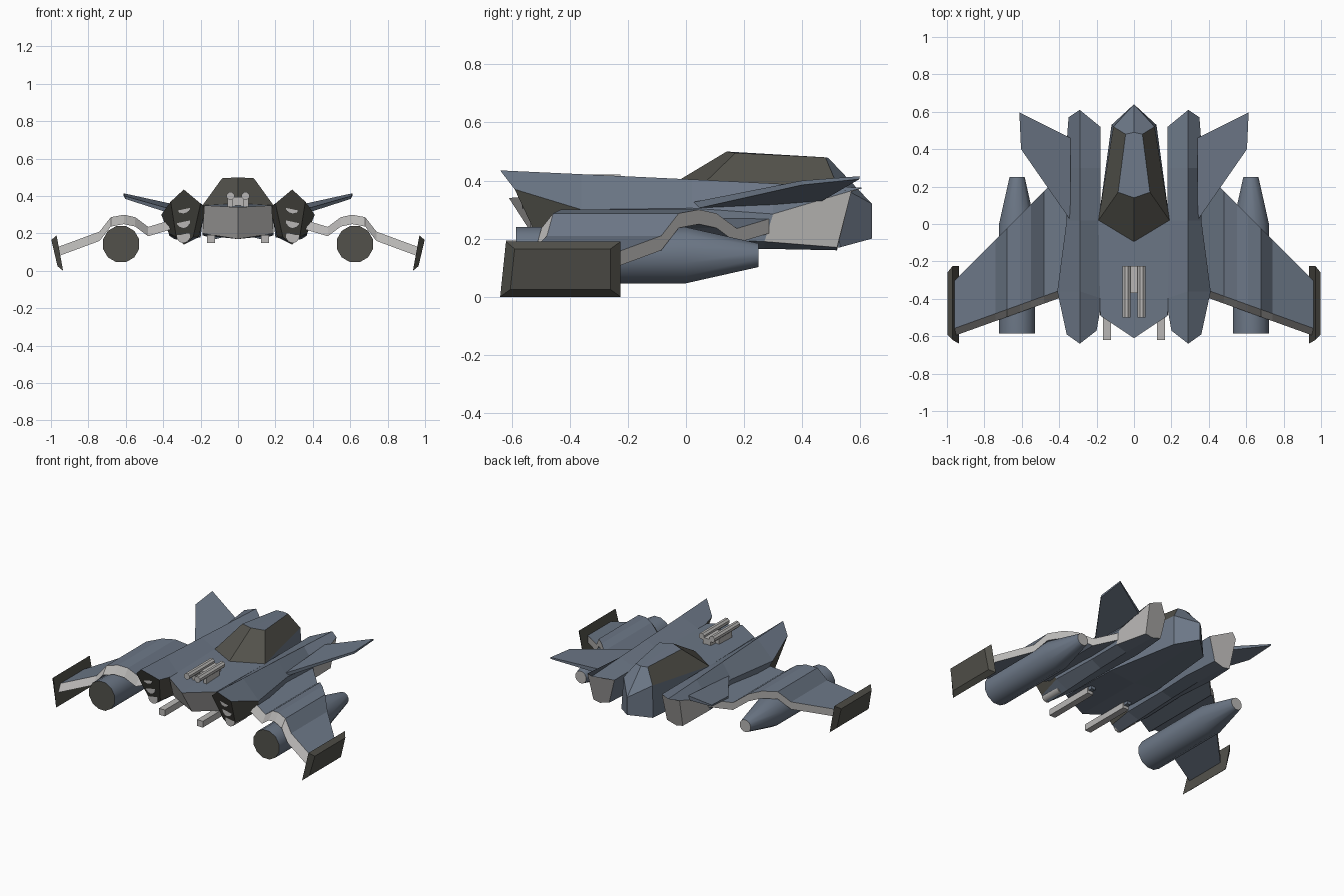
import bpy, bmesh, math
from mathutils import Vector

cube = bpy.data.objects.get("Cube")
if cube:
    bpy.data.objects.remove(cube, do_unlink=True)


def material(name, rgb):
    m = bpy.data.materials.new(name)
    m.use_nodes = True
    m.diffuse_color = (*rgb, 1)
    for node in m.node_tree.nodes:
        if node.type == 'BSDF_PRINCIPLED':
            node.inputs["Base Color"].default_value = (*rgb, 1)
    return m


SLATE, GREY, DARK = 0, 1, 2
MATS = [material("slate blue", (0.15, 0.185, 0.24)),
        material("light grey", (0.48, 0.47, 0.46)),
        material("dark grey", (0.085, 0.083, 0.07))]


def loft(name, rings, rule, closed=True, smooth=False):
    """Skin rings of points, cap both ends, mirror across x, colour by rule(centre, normal)."""
    bm = bmesh.new()
    vs = [[bm.verts.new(p) for p in ring] for ring in rings]
    n = len(rings[0])
    for a, b in zip(vs, vs[1:]):
        for i in range(n if closed else n - 1):
            j = (i + 1) % n
            bm.faces.new((a[i], a[j], b[j], b[i]))
    bm.faces.new(vs[0])
    bm.faces.new(vs[-1])
    bmesh.ops.recalc_face_normals(bm, faces=bm.faces)
    for f in bm.faces:
        f.material_index = rule(f.calc_center_median(), f.normal)
    me = bpy.data.meshes.new(name)
    bm.to_mesh(me)
    bm.free()
    for m in MATS:
        me.materials.append(m)
    if smooth:
        me.shade_smooth()
        me.set_sharp_from_angle(angle=math.radians(38))
    ob = bpy.data.objects.new(name, me)
    bpy.context.collection.objects.link(ob)
    ob.modifiers.new("mirror", 'MIRROR')
    return ob


def tube(name, x, z, profile, rule, sides=12):
    """Turned part along y from (y, radius) pairs."""
    rings = []
    for y, r in profile:
        angles = [math.tau * (i + 0.5) / sides for i in range(sides)]
        rings.append([(x + r * math.cos(a), y, z + r * math.sin(a)) for a in angles])
    return loft(name, rings, rule, smooth=True)


def box(name, x, y, z, rule):
    (x0, x1), (y0, y1), (z0, z1) = x, y, z
    rings = [[(x0, v, z0), (x1, v, z0), (x1, v, z1), (x0, v, z1)] for v in (y0, y1)]
    return loft(name, rings, rule)


def plain(index):
    return lambda c, n: index


# Central fuselage half: top centre, top edge, lower edge, keel
loft("fuselage", [
    [(0, -.61, .34), (.18, -.49, .35), (.19, -.43, .2), (0, -.5, .17)],
    [(0, -.1, .36), (.19, .02, .35), (.19, 0, .19), (0, 0, .17)],
    [(0, .64, .32), (.11, .52, .385), (.12, .53, .17), (0, .64, .2)],
], lambda c, n: GREY if n.y < -.3 else SLATE, closed=False)

# Canopy half: base ring and roof ring, dark glass with a slate roof and tail
loft("canopy", [
    [(0, -.11, .35), (.19, .02, .35), (.11, .52, .385), (0, .64, .32)],
    [(0, .14, .5), (.085, .17, .495), (.045, .48, .48), (0, .49, .478)],
], lambda c, n: SLATE if abs(n.z) > .9 or n.y > .4 else DARK, closed=False)


# Ridged side hulls: ridge, outer edge, lower outer, keel, lower inner, inner edge
def hull_colour(c, n):
    if n.y < -.55 or (c.y < -.41 and c.z < .33):
        return DARK
    if n.y > .6 or (c.y > .3 and c.z < .31 and n.x > .3):
        return GREY
    return SLATE


loft("side_hull", [
    [(.29, -.64, .435), (.36, -.59, .37), (.33, -.5, .18),
     (.29, -.48, .14), (.24, -.5, .18), (.2, -.57, .36)],
    [(.29, -.36, .422), (.41, -.36, .3), (.37, -.31, .2),
     (.29, -.3, .145), (.21, -.31, .18), (.17, -.4, .34)],
    [(.29, .02, .404), (.36, .02, .305), (.36, .02, .2),
     (.29, .02, .16), (.21, .02, .18), (.18, .02, .345)],
    [(.29, .3, .39), (.37, .3, .285), (.37, .27, .19),
     (.29, .27, .165), (.2, .27, .18), (.18, .3, .345)],
    [(.29, .61, .375), (.35, .57, .365), (.34, .52, .17),
     (.29, .52, .16), (.22, .52, .18), (.18, .52, .345)],
], hull_colour)

# Stacked launch tubes in each intake
for i in range(3):
    y = -.565 + .03 * i
    tube("launch_tube", .292, .34 - .078 * i, [(y, .036), (y + .15, .036)], plain(GREY), 10)

# Cranked wing that arches over the engine pod
rings = []
for x, z in [(.33, .28), (.48, .235), (.55, .287), (.61, .3),
             (.68, .287), (.74, .21), (.97, .125)]:
    front = -.36 - (x - .41) * .36
    rear = .655 - x
    rings.append([(x, front, z), (x, rear, z), (x, rear, z - .05), (x, front - .04, z - .05)])
loft("wing", rings, lambda c, n: GREY if abs(n.y) > .45 else SLATE)

# Wingtip plates, leaning outward with a bevelled outer face
loft("wingtip_plate", [
    [(.935, -.64, 0), (.935, -.225, 0), (.97, -.225, .19), (.97, -.62, .19)],
    [(.965, -.605, .025), (.965, -.26, .025), (.998, -.26, .165), (.998, -.59, .165)],
], plain(DARK))

# Engine pods with dark intake discs
tube("engine_pod", .625, .143, [(-.585, .1), (0, .1), (.25, .042)],
     lambda c, n: DARK if n.y < -.9 else GREY if n.y > .9 else SLATE)

# Raised rear fins
loft("rear_fin", [
    [(.34, .02, .325), (.34, .46, .355), (.34, .46, .325), (.34, .02, .3)],
    [(.604, .4, .4), (.613, .597, .415), (.613, .597, .405), (.604, .4, .385)],
], plain(SLATE))

# Twin deck guns and their mount
tube("deck_gun", .04, .4, [(-.5, .022), (-.225, .022)], plain(GREY), 8)
box("deck_gun_mount", (0, .03), (-.37, -.225), (.34, .395), plain(GREY))
box("deck_gun_foot", (.03, .055), (-.42, -.28), (.34, .39), plain(GREY))

# Chin guns and hangers
box("chin_gun", (.122, .167), (-.62, -.25), (.15, .193), plain(GREY))
box("chin_gun_hanger", (.13, .16), (-.4, -.22), (.17, .22), plain(SLATE))
